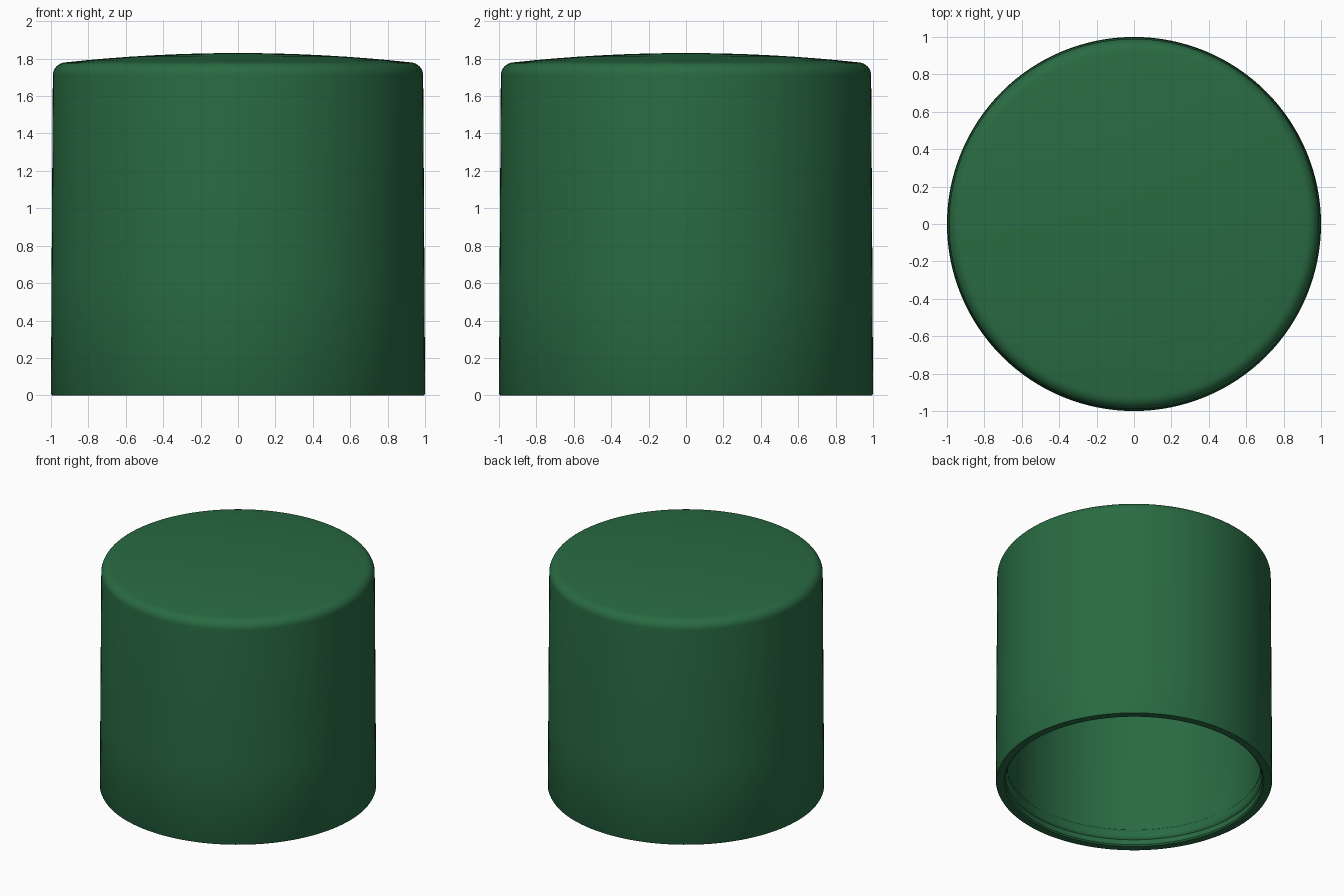
import bpy, bmesh, math

if "Cube" in bpy.data.objects:
    bpy.data.objects.remove(bpy.data.objects["Cube"])

SEG = 128

# Half cross-section of the cap wall (radius, height), from outer top centre to inner top centre
profile = []
DOME_R, DOME_Z, DOME_H = 0.925, 1.78, 0.05
for i in range(9):                                   # shallow dome
    r = DOME_R * i / 8
    profile.append((r, DOME_Z + DOME_H * (1 - (r / DOME_R) ** 2)))
for i in range(1, 9):                                # rounded shoulder
    a = math.radians(83 - 83 * i / 8)
    profile.append((0.92 + 0.07 * math.cos(a), 1.71 + 0.07 * math.sin(a)))
profile += [(0.997, 0.6), (1.0, 0.01), (0.995, 0.0)]  # slightly tapered skirt
profile += [(0.94, 0.0), (0.93, 0.01), (0.93, 0.05)]  # rim and mouth
for i in range(1, 7):                                # snap bead inside the mouth
    a = math.pi * i / 6
    profile.append((0.93 - 0.015 * math.sin(a) - 0.005 * i / 6, 0.09 - 0.04 * math.cos(a)))
profile += [(0.915, 1.66), (0.905, 1.69), (0.88, 1.705)]  # inner wall and corner
profile += [(0.6, 1.73), (0.3, 1.745), (0.0, 1.75)]       # ceiling

# Revolve the section
bm = bmesh.new()
verts = [bm.verts.new((r, 0, z)) for r, z in profile]
edges = [bm.edges.new(p) for p in zip(verts, verts[1:])]
bmesh.ops.spin(bm, geom=verts + edges, cent=(0, 0, 0), axis=(0, 0, 1),
               angle=math.tau, steps=SEG, use_duplicate=False)
bmesh.ops.remove_doubles(bm, verts=bm.verts[:], dist=0.0003)
bmesh.ops.recalc_face_normals(bm, faces=bm.faces[:])
mesh = bpy.data.meshes.new("cap")
bm.to_mesh(mesh)
bm.free()
cap = bpy.data.objects.new("cap", mesh)
bpy.context.collection.objects.link(cap)

# Green plastic
mat = bpy.data.materials.new("green_plastic")
mat.diffuse_color = (0.022, 0.145, 0.055, 1)
mat.use_nodes = True
mat.node_tree.nodes["Principled BSDF"].inputs["Base Color"].default_value = mat.diffuse_color
mesh.materials.append(mat)

# Smooth shading with sharp rim
bpy.context.view_layer.objects.active = cap
cap.select_set(True)
bpy.ops.object.shade_smooth_by_angle(angle=math.radians(35))
